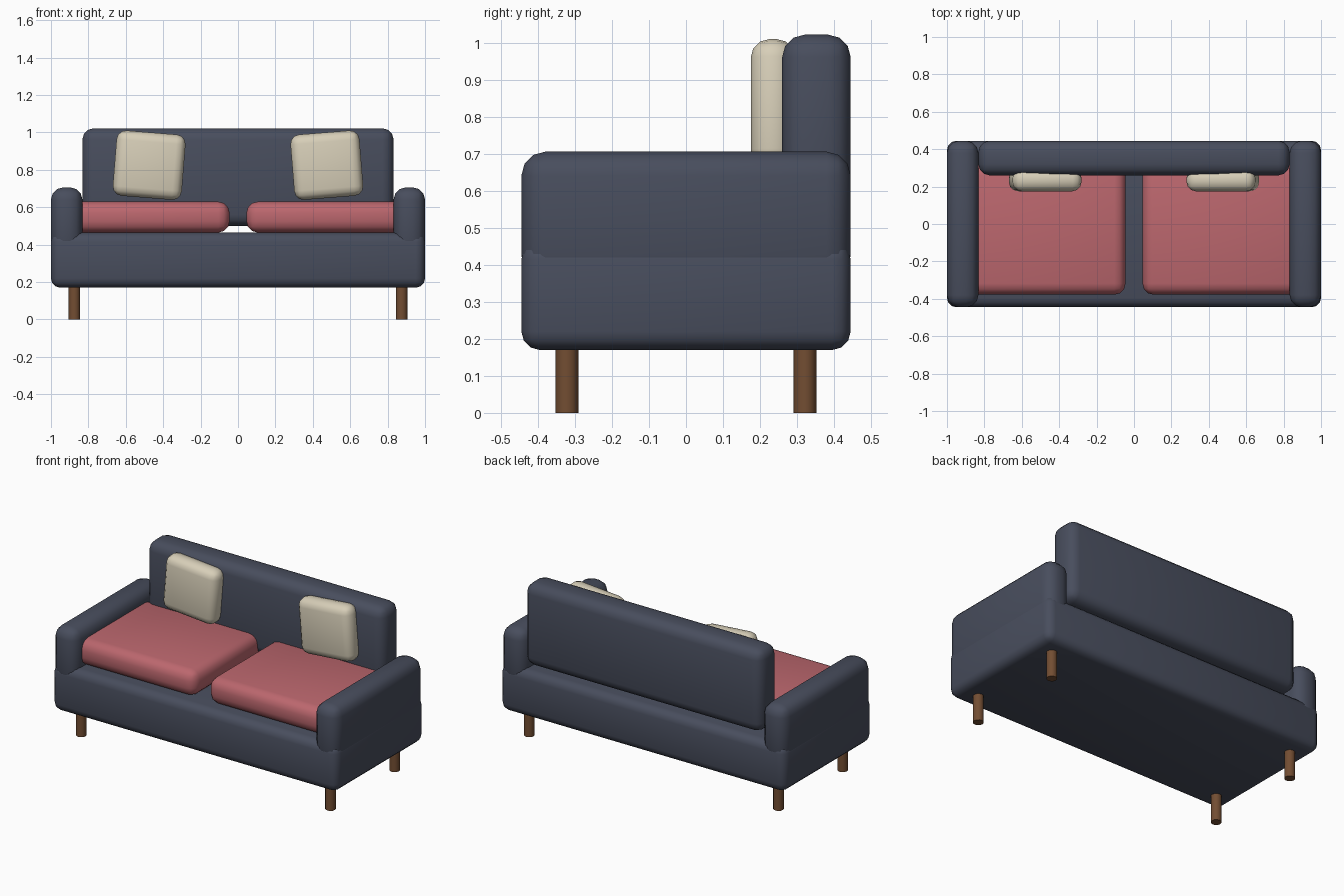
import bpy
import math

if "Cube" in bpy.data.objects:
    bpy.data.objects.remove(bpy.data.objects["Cube"])


def material(name, color):
    m = bpy.data.materials.new(name)
    m.diffuse_color = (*color, 1)
    m.use_nodes = True
    m.node_tree.nodes["Principled BSDF"].inputs["Base Color"].default_value = m.diffuse_color
    return m


NAVY = material("navy_fabric", (0.065, 0.075, 0.110))
RED = material("red_fabric", (0.50, 0.135, 0.155))
CREAM = material("cream_fabric", (0.68, 0.62, 0.48))
WOOD = material("wood", (0.17, 0.075, 0.032))


def smooth(obj, mat):
    obj.data.materials.append(mat)
    bpy.ops.object.shade_smooth_by_angle(angle=math.radians(35))


def padded_box(name, x, y, z, radius, mat, tilt=0):
    """Rounded box spanning the given (min, max) ranges, tilted about y."""
    spans = (x, y, z)
    bpy.ops.mesh.primitive_cube_add(size=1, location=[(a + b) / 2 for a, b in spans])
    obj = bpy.context.object
    obj.name = name
    obj.scale = [b - a for a, b in spans]
    bpy.ops.object.transform_apply(location=False, rotation=False, scale=True)
    bevel = obj.modifiers.new("round", 'BEVEL')
    bevel.width = radius
    bevel.segments = 3
    bpy.ops.object.modifier_apply(modifier="round")
    obj.rotation_euler.y = tilt
    smooth(obj, mat)


# Base and backrest (backrest sits slightly above the base)
padded_box("base", (-1, 1), (-0.445, 0.445), (0.17, 0.465), 0.05, NAVY)
padded_box("backrest", (-0.832, 0.832), (0.26, 0.445), (0.50, 1.022), 0.06, NAVY)

for side, s in (("left", -1), ("right", 1)):
    def span(a, b):
        return tuple(sorted((s * a, s * b)))

    # Arm, seat cushion and tilted pillow
    padded_box(side + "_arm", span(0.832, 1.0), (-0.445, 0.445), (0.36, 0.706), 0.065, NAVY)
    padded_box(side + "_seat_cushion", span(0.045, 0.895), (-0.378, 0.32),
               (0.465, 0.63), 0.06, RED)
    padded_box(side + "_pillow", span(0.29, 0.66), (0.175, 0.295), (0.65, 1.0),
               0.05, CREAM, tilt=-s * math.radians(4.6))

    # Legs
    for end, y in (("front", -0.322), ("back", 0.322)):
        bpy.ops.mesh.primitive_cylinder_add(vertices=12, radius=0.031, depth=0.19,
                                            location=(s * 0.875, y, 0.095))
        leg = bpy.context.object
        leg.name = f"{end}_{side}_leg"
        smooth(leg, WOOD)
